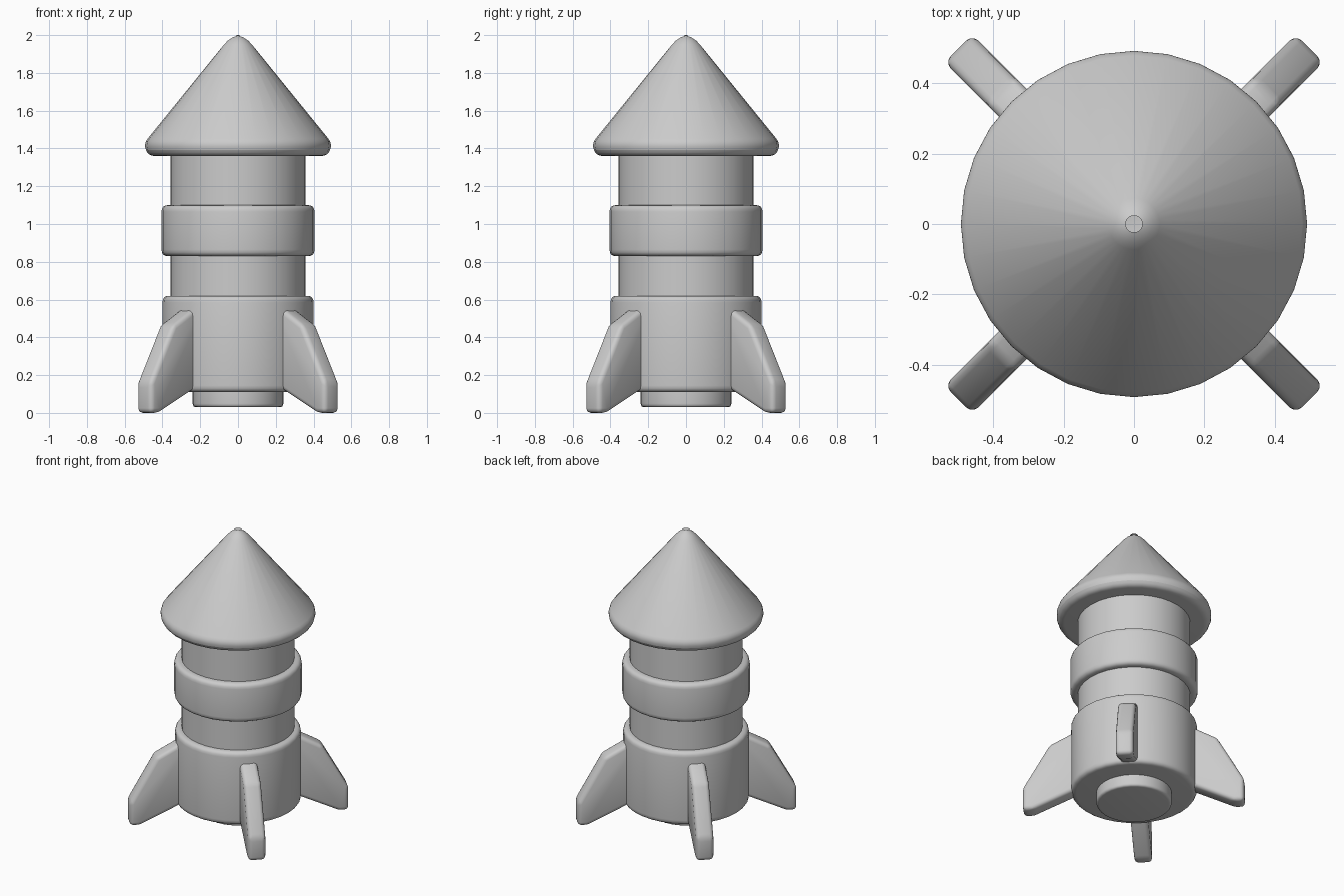
import bpy, bmesh, math
from mathutils import Vector, Matrix

if "Cube" in bpy.data.objects:
    bpy.data.objects.remove(bpy.data.objects["Cube"])

grey = bpy.data.materials.new("light grey")
grey.diffuse_color = (0.6, 0.6, 0.6, 1)
grey.use_nodes = True
grey.node_tree.nodes["Principled BSDF"].inputs["Base Color"].default_value = grey.diffuse_color


def finish(bm, name):
    bmesh.ops.recalc_face_normals(bm, faces=bm.faces)
    mesh = bpy.data.meshes.new(name)
    bm.to_mesh(mesh)
    bm.free()
    mesh.materials.append(grey)
    obj = bpy.data.objects.new(name, mesh)
    bpy.context.collection.objects.link(obj)
    bpy.ops.object.select_all(action='DESELECT')
    obj.select_set(True)
    bpy.context.view_layer.objects.active = obj
    bpy.ops.object.shade_smooth_by_angle(angle=math.radians(35))
    return obj


def rounded(points, steps=4):
    """Replace each (r, z, radius) corner with a short curve."""
    out = []
    for i, (r, z, rad) in enumerate(points):
        p = Vector((r, z))
        if rad == 0:
            out.append(p)
            continue
        a = p + (Vector(points[i - 1][:2]) - p).normalized() * rad
        b = p + (Vector(points[i + 1][:2]) - p).normalized() * rad
        for k in range(steps + 1):
            t = k / steps
            out.append(a * (1 - t) ** 2 + p * 2 * t * (1 - t) + b * t * t)
    return out


def lathe(name, points, sides=32):
    """Spin a profile that starts and ends on the z axis."""
    bm = bmesh.new()
    vs = [bm.verts.new((p.x, 0, p.y)) for p in rounded(points)]
    es = [bm.edges.new(pair) for pair in zip(vs, vs[1:])]
    bmesh.ops.spin(bm, geom=vs + es, cent=(0, 0, 0), axis=(0, 0, 1),
                   angle=math.tau, steps=sides, use_merge=True)
    bmesh.ops.remove_doubles(bm, verts=bm.verts, dist=0.0001)
    return finish(bm, name)


def drum(name, r, z0, z1, rad):
    lathe(name, [(0, z0, 0), (r, z0, rad), (r, z1, rad), (0, z1, 0)])


# Stacked round body parts
drum("nozzle", 0.24, 0.03, 0.2, 0.02)
drum("engine_housing", 0.4, 0.11, 0.62, 0.035)
drum("body_tube", 0.358, 0.5, 1.4, 0)
drum("middle_ring", 0.405, 0.83, 1.10, 0.035)

# Nose cone with a rounded lip and tip
lathe("nose_cone", [(0, 1.36, 0), (0.475, 1.36, 0.035), (0.5, 1.425, 0.035),
                    (0.035, 1.998, 0.06), (0, 2.0, 0)])

# Four diagonal fins with softened edges
outline = [(0.30, 0.16), (0.64, 0.0), (0.705, 0.0), (0.705, 0.16),
           (0.535, 0.465), (0.30, 0.595)]
half = 0.056
for i in range(4):
    bm = bmesh.new()
    face = bm.faces.new([bm.verts.new((r, -half, z)) for r, z in outline])
    ext = bmesh.ops.extrude_face_region(bm, geom=[face])
    bmesh.ops.translate(bm, vec=(0, 2 * half, 0),
                        verts=[v for v in ext["geom"] if isinstance(v, bmesh.types.BMVert)])
    bmesh.ops.bevel(bm, geom=bm.edges[:], offset=0.025, segments=3,
                    profile=0.5, affect='EDGES', clamp_overlap=True)
    bmesh.ops.rotate(bm, verts=bm.verts,
                     matrix=Matrix.Rotation(math.radians(45 + 90 * i), 3, 'Z'))
    finish(bm, f"fin_{i + 1}")
